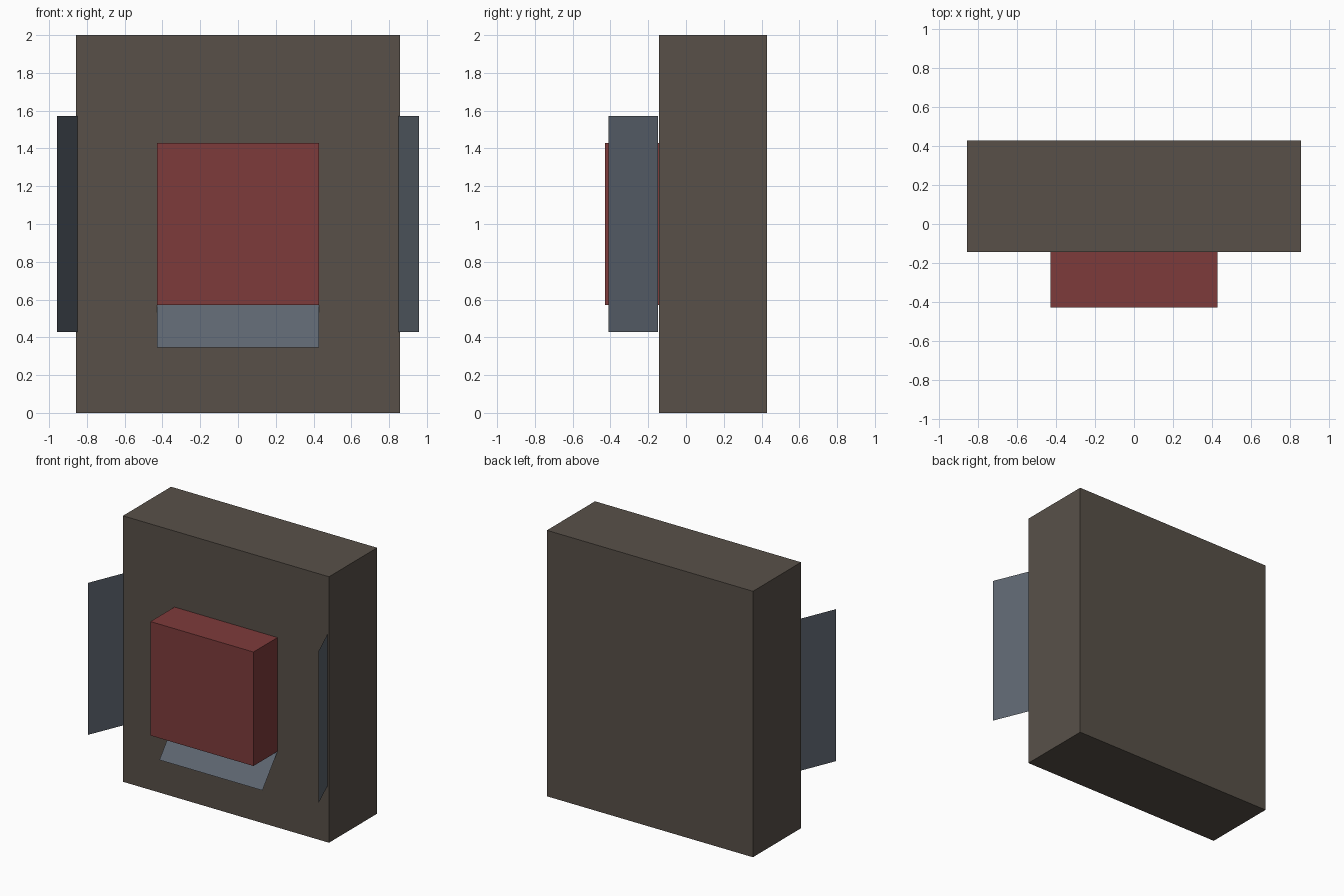
import bpy
import bmesh
import math
from mathutils import Matrix, Vector

default = bpy.data.objects.get("Cube")
if default:
    bpy.data.objects.remove(default, do_unlink=True)

U = 1 / 7  # modelling grid unit


def material(name, rgb):
    mat = bpy.data.materials.new(name)
    mat.use_nodes = True
    mat.diffuse_color = (*rgb, 1)
    mat.node_tree.nodes["Principled BSDF"].inputs["Base Color"].default_value = (*rgb, 1)
    return mat


brown = material("dark brown", (0.098, 0.081, 0.066))
red = material("dull red", (0.207, 0.044, 0.044))
slate = material("slate grey", (0.111, 0.132, 0.162))


def finish(name, bm, mat):
    bmesh.ops.recalc_face_normals(bm, faces=bm.faces)
    mesh = bpy.data.meshes.new(name)
    bm.to_mesh(mesh)
    bm.free()
    mesh.materials.append(mat)
    obj = bpy.data.objects.new(name, mesh)
    bpy.context.collection.objects.link(obj)
    return obj


def box(name, low, high, mat):
    low, high = Vector(low), Vector(high)
    bm = bmesh.new()
    bmesh.ops.create_cube(bm, size=1, matrix=Matrix.Translation((low + high) / 2)
                          @ Matrix.Diagonal((*(high - low), 1)))
    return finish(name, bm, mat)


def flap(name, start, end, sweep, mat):
    """Paper-thin sheet: the hinge edge runs along sweep, the free edge lies at end."""
    start, end, sweep = Vector(start), Vector(end), Vector(sweep)
    bm = bmesh.new()
    bm.faces.new([bm.verts.new(p) for p in (start, end, end + sweep, start + sweep)])
    return finish(name, bm, mat)


# Main slab and the raised block on its front
box("body", (-6 * U, -U, 0), (6 * U, 3 * U, 14 * U), brown)
box("front_block", (-3 * U, -3 * U, 4 * U), (3 * U, -U, 10 * U), red)

# Side flaps, splayed outward toward the front
angle = math.radians(22.5)
for side, label in ((1, "left"), (-1, "right")):
    hinge = Vector((side * 0.849, -0.147, 3 * U))
    tip = hinge + Vector((side * math.sin(angle), -math.cos(angle), 0)) * 2 * U
    flap(label + "_flap", hinge, tip, (0, 0, 8 * U), slate)

# Lower flap, sloping down and forward beneath the block
flap("lower_flap", (-3 * U, -0.144, 0.57), (-3 * U, -0.322, 0.347), (6 * U, 0, 0), slate)
